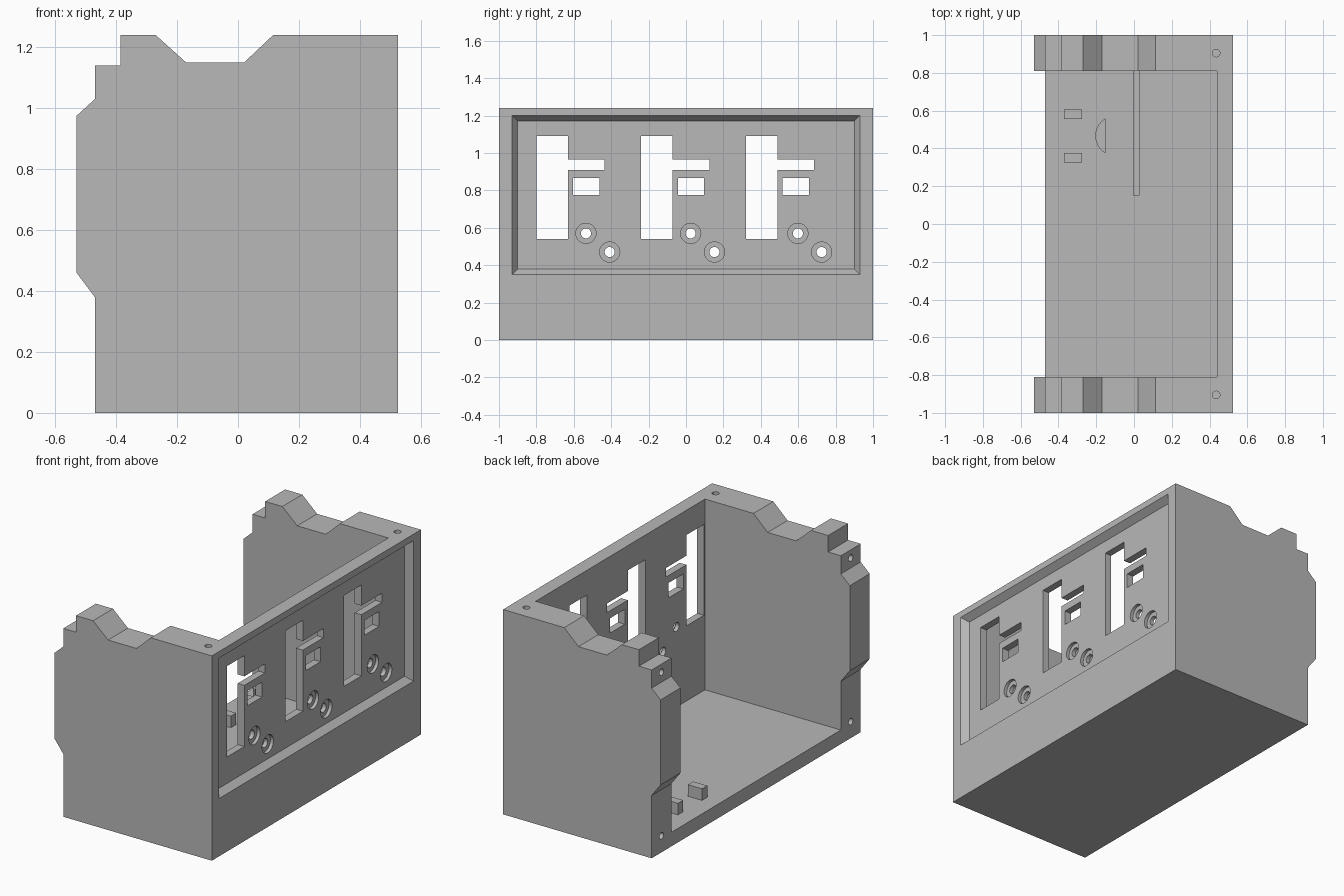
import bpy, bmesh, math
from mathutils import Matrix

cube = bpy.data.objects.get("Cube")
if cube:
    bpy.data.objects.remove(cube, do_unlink=True)

grey = bpy.data.materials.new("plain grey")
grey.use_nodes = True
COLOUR = (0.48, 0.48, 0.48, 1)
grey.diffuse_color = COLOUR
grey.node_tree.nodes["Principled BSDF"].inputs["Base Color"].default_value = COLOUR


def make(name, bm):
    bmesh.ops.recalc_face_normals(bm, faces=bm.faces)
    mesh = bpy.data.meshes.new(name)
    bm.to_mesh(mesh)
    bm.free()
    mesh.materials.append(grey)
    obj = bpy.data.objects.new(name, mesh)
    bpy.context.collection.objects.link(obj)
    return obj


def prism(name, points, offset):
    """Extrude a closed outline of 3D points along an offset."""
    bm = bmesh.new()
    face = bm.faces.new([bm.verts.new(p) for p in points])
    ext = bmesh.ops.extrude_face_region(bm, geom=[face])
    verts = [v for v in ext["geom"] if isinstance(v, bmesh.types.BMVert)]
    bmesh.ops.translate(bm, verts=verts, vec=offset)
    return make(name, bm)


def box(name, x0, x1, y0, y1, z0, z1):
    return prism(name, [(x0, y0, z0), (x1, y0, z0), (x1, y1, z0), (x0, y1, z0)],
                 (0, 0, z1 - z0))


def rod(name, centre, radius, length, axis, sides=24):
    bm = bmesh.new()
    turn = Matrix.Rotation(math.pi / 2, 4, 'Y') if axis == 'X' else Matrix()
    bmesh.ops.create_cone(bm, cap_ends=True, segments=sides, radius1=radius,
                          radius2=radius, depth=length,
                          matrix=Matrix.Translation(centre) @ turn)
    return make(name, bm)


# Housing: the end wall outline run along the full length
outline = [(-.47, 0), (.525, 0), (.525, 1.24), (.115, 1.24), (.02, 1.15),
           (-.17, 1.15), (-.27, 1.24), (-.385, 1.24), (-.385, 1.14),
           (-.47, 1.14), (-.47, 1.03), (-.53, .975), (-.53, .46), (-.47, .38)]
housing = prism("housing", [(x, -1, z) for x, z in outline], (0, 2, 0))

# Inner cavity, open above and behind
cutters = [box("cavity_cutter", -1, .44, -.81, .81, .085, 2)]

# Panel recess with sloped sides
FACE, PANEL = .525, .485
bm = bmesh.new()
rings = []
for x, grow in ((PANEL, 0), (FACE, .03), (FACE + .04, .06)):
    rings.append([bm.verts.new((x, sy * (.9 + grow), z)) for sy, z in
                  ((-1, .38 - grow), (1, .38 - grow), (1, 1.17 + grow), (-1, 1.17 + grow))])
for a, b in zip(rings, rings[1:]):
    for i in range(4):
        j = (i + 1) % 4
        bm.faces.new((a[i], a[j], b[j], b[i]))
bm.faces.new(rings[0])
bm.faces.new(rings[-1])
cutters.append(make("recess_cutter", bm))

# Three repeated groups of panel openings
for shift in (0, .56, 1.12):
    y = shift - .8
    slot = [(0, .54), (.168, .54), (.168, .91), (.365, .91),
            (.365, .965), (.168, .965), (.168, 1.09), (0, 1.09)]
    cutters.append(prism("slot_cutter", [(.35, y + a, z) for a, z in slot], (.17, 0, 0)))
    cutters.append(box("window_cutter", .35, .52, y + .197, y + .337, .775, .865))
    nudge = .013 if shift > 1 else 0
    for a, z in ((.265, .57), (.392, .47)):
        centre_y = y + a + nudge
        cutters.append(rod("counterbore_cutter", (PANEL + .005, centre_y, z), .054, .05, 'X', 32))
        cutters.append(rod("hole_cutter", (.45, centre_y, z), .027, .2, 'X'))

# Screw holes in the end walls
for y in (-.905, .905):
    cutters.append(rod("top_screw_cutter", (.435, y, 1.24), .02, .3, 'Z'))
    for z in (.1, 1.09):
        cutters.append(rod("rear_screw_cutter", (-.47, y, z), .02, .3, 'X'))

for c in cutters:
    c.hide_render = True
    mod = housing.modifiers.new(c.name, 'BOOLEAN')
    mod.operation = 'DIFFERENCE'
    mod.solver = 'EXACT'
    mod.object = c

# Bake the cuts and drop the cutters
bpy.context.view_layer.update()
graph = bpy.context.evaluated_depsgraph_get()
cut_mesh = bpy.data.meshes.new_from_object(housing.evaluated_get(graph))
housing.modifiers.clear()
housing.data = cut_mesh
cut_mesh.materials.clear()
cut_mesh.materials.append(grey)
for c in cutters:
    bpy.data.objects.remove(c, do_unlink=True)

# Floor fittings
FLOOR = .08
for name, y in (("near_floor_block", .325), ("far_floor_block", .555)):
    box(name, -.37, -.275, y, y + .05, FLOOR, .155)
box("floor_rib", -.005, .03, .15, .815, FLOOR, .16)

# Round-backed post
arc = [math.radians(180 + 61.8 * (i / 6 - 1)) for i in range(13)]
prism("round_backed_post",
      [(-.1 + .105 * math.cos(a), .467 + .105 * math.sin(a), FLOOR) for a in arc],
      (0, 0, .25))
